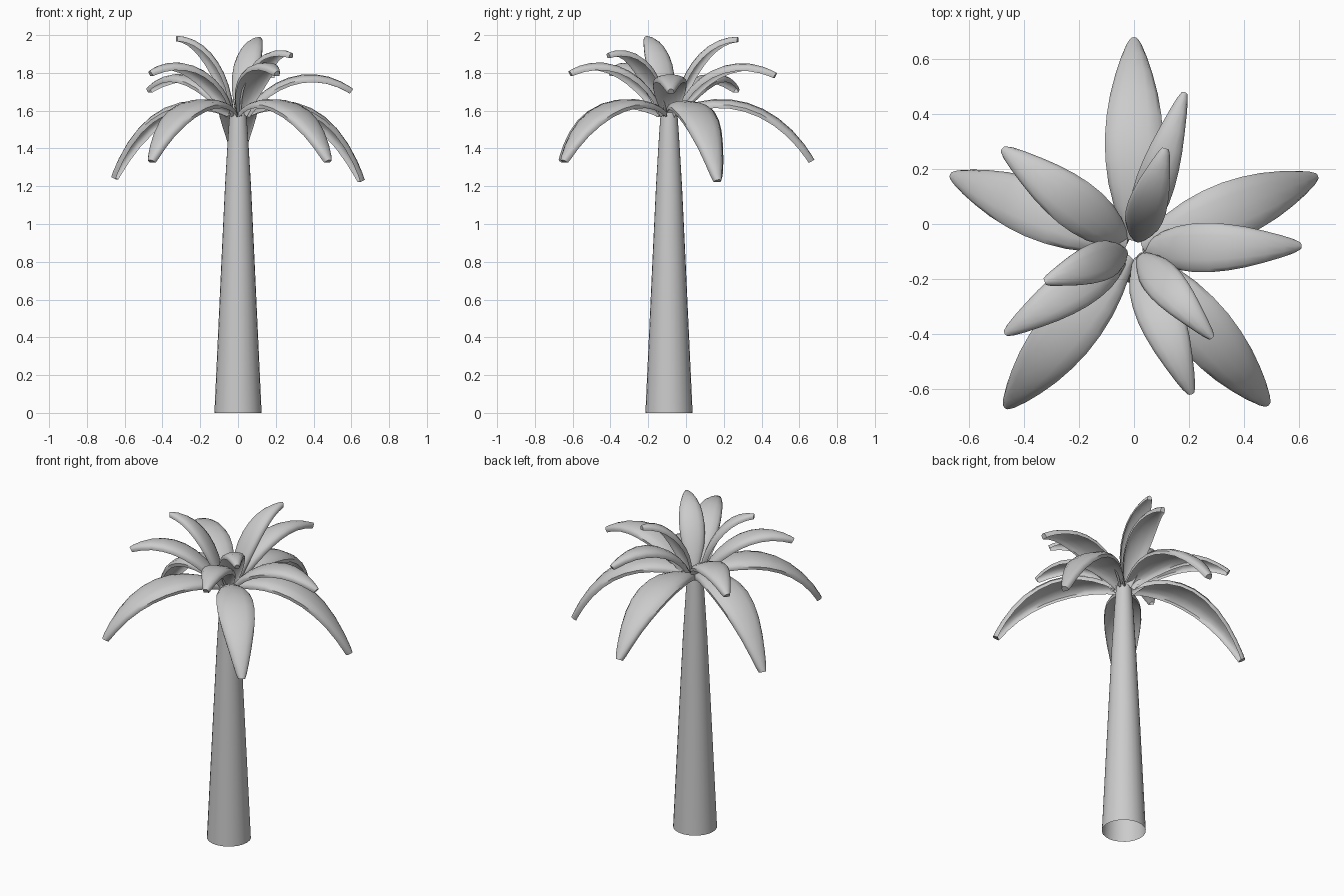
import bpy, math
from mathutils import Vector

if "Cube" in bpy.data.objects:
    bpy.data.objects.remove(bpy.data.objects["Cube"])

CENTRE = Vector((0, -0.09, 0))


def make_object(name, verts, faces, angle=50):
    mesh = bpy.data.meshes.new(name)
    mesh.from_pydata(verts, [], faces)
    mesh.update()
    obj = bpy.data.objects.new(name, mesh)
    bpy.context.collection.objects.link(obj)
    bpy.ops.object.select_all(action='DESELECT')
    obj.select_set(True)
    bpy.context.view_layer.objects.active = obj
    bpy.ops.object.shade_smooth_by_angle(angle=math.radians(angle))
    return obj


def strip_faces(rings, n, closed=False):
    return [(r * n + i, r * n + (i + 1) % n, (r + 1) * n + (i + 1) % n, (r + 1) * n + i)
            for r in range(rings - 1) for i in range(n if closed else n - 1)]


def bezier(p, t):
    a, b, c, d = p
    s = 1 - t
    pos = a * s**3 + b * 3 * s * s * t + c * 3 * s * t * t + d * t**3
    tan = (b - a) * 3 * s * s + (c - b) * 6 * s * t + (d - c) * 3 * t * t
    return pos, tan.normalized()


# Arched leaf section: sideways fraction, drop fraction
SECTION = [(-0.97, 1), (-1, 0.62), (-0.85, 0.3), (-0.5, 0.08), (0, 0),
           (0.5, 0.08), (0.85, 0.3), (1, 0.62), (0.97, 1)]
# Leaf outline: position along the rib, width fraction
OUTLINE = [(0, 0.3), (0.07, 0.5), (0.15, 0.7), (0.25, 0.88), (0.36, 0.98), (0.47, 1),
           (0.58, 0.94), (0.69, 0.82), (0.8, 0.64), (0.9, 0.45), (0.97, 0.29), (1, 0.18)]


def leaf(name, tip, half_width, drop, rib):
    """rib: base, two controls as (radius, height); the tip gives x, y, z."""
    flat = Vector((tip[0], tip[1], 0)) - CENTRE
    out = flat.normalized()
    side = Vector((-out.y, out.x, 0))
    pts = [Vector(p) for p in rib] + [Vector((flat.length, tip[2]))]
    verts = []
    for k, (t, w) in enumerate(OUTLINE):
        pos, tan = bezier(pts, t)
        mid = CENTRE + out * pos.x + Vector((0, 0, pos.y))
        up = out * -tan.y + Vector((0, 0, tan.x))
        d = drop * (0.55 + 0.45 * math.sin(math.pi * min(1, 0.15 + t * 0.75)))
        verts += [mid + side * (u * w * half_width) - up * (v * d) for u, v in SECTION]
    n = len(SECTION)
    faces = strip_faces(len(OUTLINE), n)
    faces.append(tuple(range(len(verts) - n, len(verts))))  # blunt tip
    make_object(name, verts, [f[::-1] for f in faces])


# Trunk: open tapered tube
levels = [(0, 0.125), (0.8, 0.088), (1.2, 0.069), (1.45, 0.054), (1.59, 0.044)]
sides = 24
tv = [CENTRE + Vector((r * math.cos(a), r * math.sin(a), z)) for z, r in levels
      for a in (i * 2 * math.pi / sides for i in range(sides))]
make_object("trunk", tv, strip_faces(len(levels), sides, True))

# Lower drooping leaves
for i, tip in enumerate([(0, 0.68, 1.34), (0.49, -0.66, 1.34), (-0.47, -0.67, 1.34),
                         (-0.67, 0.18, 1.25), (0.67, 0.175, 1.235)]):
    low = tip[2] < 1.3
    leaf(f"lower_leaf_{i + 1}", tip, 0.106, 0.05,
         [(0.03, 1.6), (0.3, 1.74), (0.57, 1.6) if low else (0.6, 1.64)])

# Middle arching leaves
for i, (tip, w) in enumerate([((0.61, -0.08, 1.715), 0.09), ((-0.48, 0.275, 1.72), 0.092),
                              ((0.185, 0.48, 1.80), 0.072), ((0.21, -0.62, 1.81), 0.085),
                              ((-0.47, -0.40, 1.81), 0.082)]):
    ribs = [(0.03, 1.58), (0.15, 1.78), (0.4, 1.87)] if tip[2] < 1.75 else \
           [(0.03, 1.58), (0.13, 1.80), (0.36, 1.93)]
    leaf(f"middle_leaf_{i + 1}", tip, w, 0.045, ribs)

# Upper upright leaves
for i, (tip, c1, c2) in enumerate([((0.115, 0.275, 1.99), (0.06, 1.8), (0.2, 2.0)),
                                   ((-0.325, -0.21, 1.995), (0.05, 1.8), (0.18, 2.0)),
                                   ((0.285, -0.415, 1.905), (0.08, 1.78), (0.22, 1.98))]):
    leaf(f"upper_leaf_{i + 1}", tip, 0.072, 0.04, [(0.025, 1.58), c1, c2])
